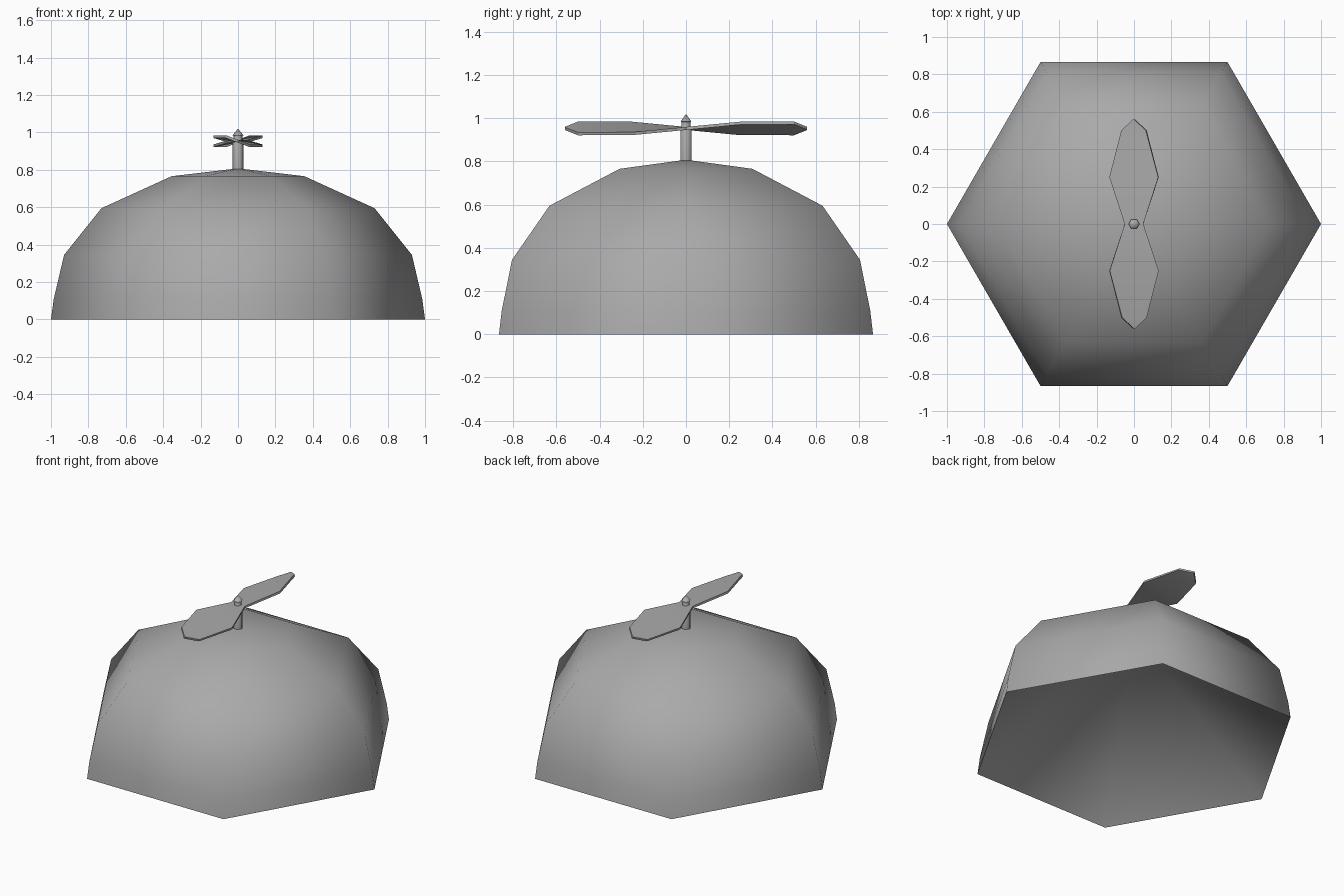
import bpy
import bmesh
from math import cos, sin, radians, pi

cube = bpy.data.objects.get("Cube")
if cube:
    bpy.data.objects.remove(cube, do_unlink=True)

grey = bpy.data.materials.new("mid_grey")
grey.use_nodes = True
colour = (0.4, 0.4, 0.4, 1)
grey.diffuse_color = colour
grey.node_tree.nodes["Principled BSDF"].inputs["Base Color"].default_value = colour

SIDES = 6


def finish(bm, name, angle):
    """Turn a bmesh into a named grey object, crisp above the angle."""
    mesh = bpy.data.meshes.new(name)
    bm.to_mesh(mesh)
    bm.free()
    mesh.materials.append(grey)
    obj = bpy.data.objects.new(name, mesh)
    bpy.context.collection.objects.link(obj)
    bpy.ops.object.select_all(action='DESELECT')
    obj.select_set(True)
    bpy.context.view_layer.objects.active = obj
    bpy.ops.object.shade_smooth_by_angle(angle=radians(angle))


def lathe(name, profile, angle, inward=False):
    """Six-sided turned shape from bottom to top; the last point is the tip."""
    bm = bmesh.new()
    rings = []
    for r, z in profile[:-1]:
        rings.append([bm.verts.new((r * cos(2 * pi * i / SIDES),
                                    r * sin(2 * pi * i / SIDES), z))
                      for i in range(SIDES)])
    tip = bm.verts.new((0, 0, profile[-1][1]))
    for i in range(SIDES):
        j = (i + 1) % SIDES
        for low, high in zip(rings, rings[1:]):
            bm.faces.new((low[i], low[j], high[j], high[i]))
        bm.faces.new((rings[-1][i], rings[-1][j], tip))
    if inward:
        bmesh.ops.reverse_faces(bm, faces=bm.faces)
    finish(bm, name, angle)


# Domed cap with a conical hollow underneath
lathe("cap_dome", [(1, 0), (0.985, 0.11), (0.93, 0.345), (0.73, 0.595),
                   (0.355, 0.766), (0, 0.808)], 80)
lathe("cap_lining", [(1, 0), (0, 0.805)], 80, inward=True)

# Thin post with a pointed finial
lathe("propeller_post", [(0.029, 0.79), (0.029, 0.95), (0.023, 0.96),
                         (0.023, 0.983), (0.029, 0.985), (0, 1.02)], 65)

# Two-bladed propeller, twisted evenly along its length
half = [(0.25, 0.133), (0.5, 0.07), (0.56, 0.003)]
stations = [(-y, w) for y, w in reversed(half)] + [(0, 0.05)] + half
TWIST, THICK, HUB = radians(42), 0.014, 0.953
bm = bmesh.new()
sections = []
for y, w in stations:
    a = TWIST * y
    corners = [(-w, -THICK / 2), (w, -THICK / 2), (w, THICK / 2), (-w, THICK / 2)]
    sections.append([bm.verts.new((x * cos(a) - z * sin(a), y,
                                   HUB + x * sin(a) + z * cos(a)))
                     for x, z in corners])
for near, far in zip(sections, sections[1:]):
    for i in range(4):
        j = (i + 1) % 4
        bm.faces.new((near[i], near[j], far[j], far[i]))
bm.faces.new(sections[0])
bm.faces.new(sections[-1])
bmesh.ops.recalc_face_normals(bm, faces=bm.faces)
finish(bm, "propeller_blades", 25)
